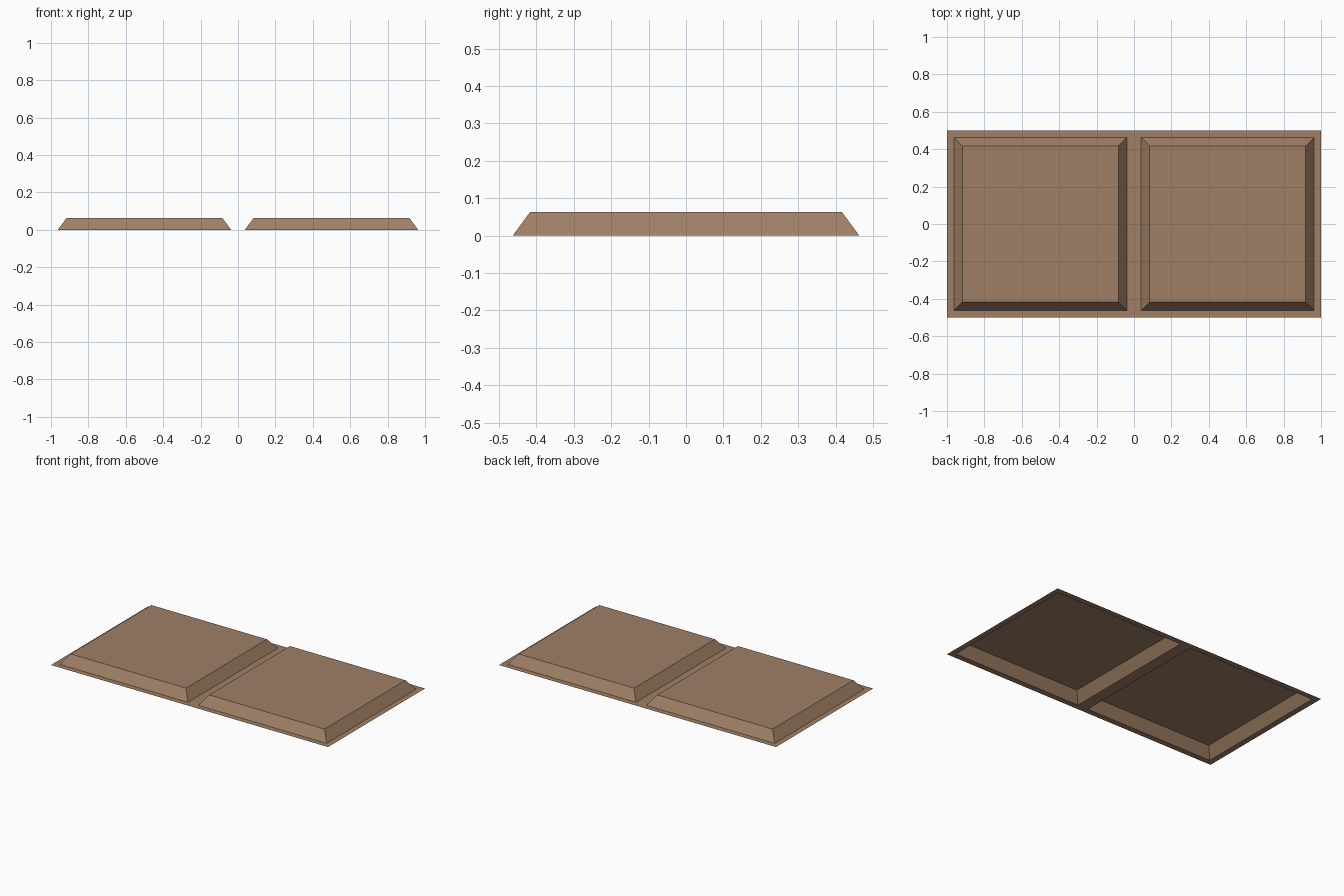
import bpy, bmesh

if "Cube" in bpy.data.objects:
    bpy.data.objects.remove(bpy.data.objects["Cube"])

brown = bpy.data.materials.new("warm_brown")
brown.diffuse_color = (0.35, 0.215, 0.13, 1)
brown.use_nodes = True
brown.node_tree.nodes["Principled BSDF"].inputs["Base Color"].default_value = brown.diffuse_color

# Thin flat sheet made of two square tiles
bm = bmesh.new()
bmesh.ops.create_grid(bm, x_segments=2, y_segments=1, size=1.0)
for v in bm.verts:
    v.co.y *= 0.5

# Raise a bevelled, hollow-backed panel out of each tile
tiles = list(bm.faces)
bmesh.ops.inset_individual(bm, faces=tiles, thickness=0.037, use_even_offset=True)
bmesh.ops.inset_individual(bm, faces=tiles, thickness=0.046, use_even_offset=True)
for f in tiles:
    for v in f.verts:
        v.co.z = 0.063

mesh = bpy.data.meshes.new("double_raised_panel")
bm.to_mesh(mesh)
bm.free()
mesh.materials.append(brown)
obj = bpy.data.objects.new("double_raised_panel", mesh)
bpy.context.collection.objects.link(obj)
